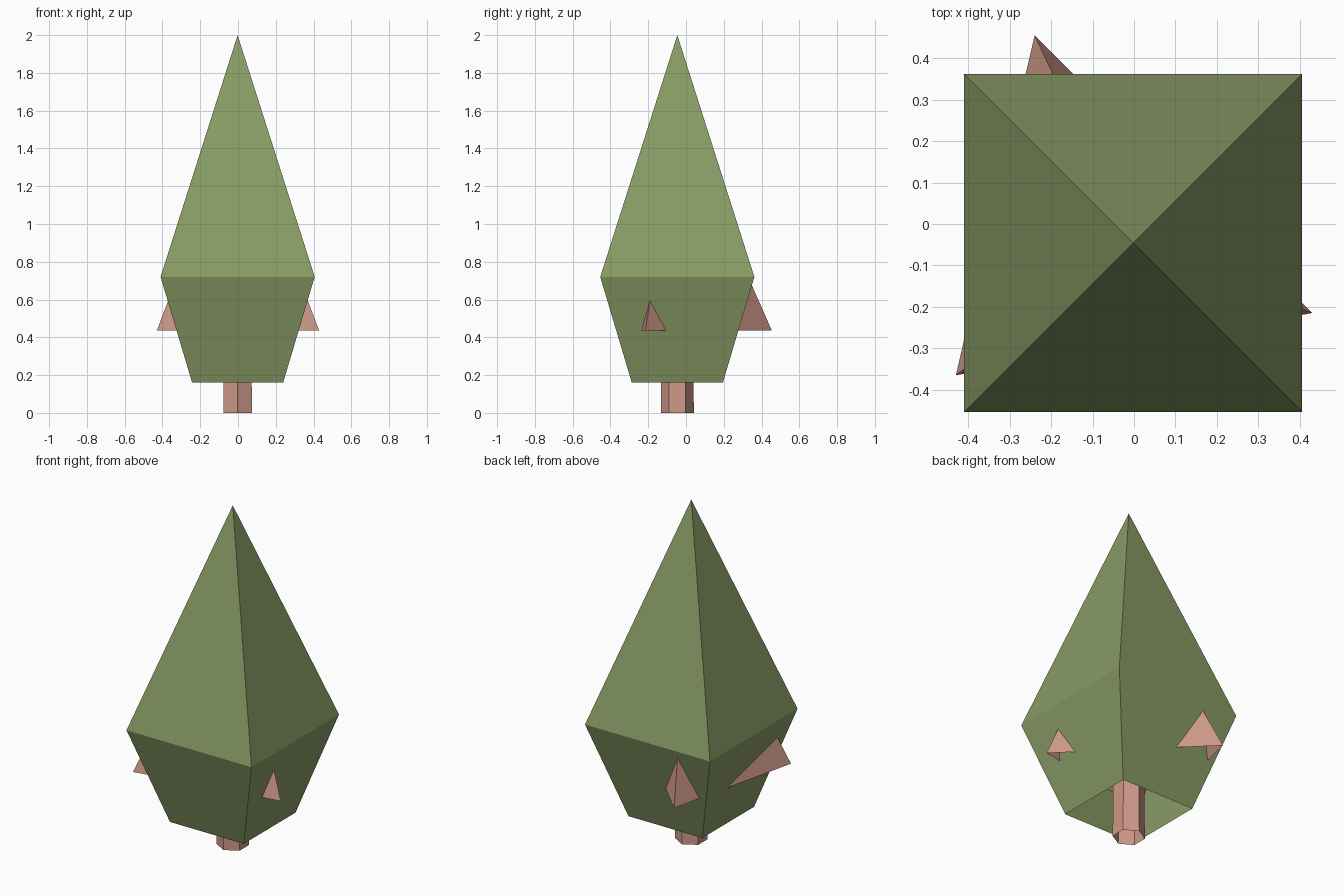
import bpy
from math import sin, cos, pi

if "Cube" in bpy.data.objects:
    bpy.data.objects.remove(bpy.data.objects["Cube"])

CX, CY = -0.002, -0.046  # tree axis


def material(name, rgb):
    m = bpy.data.materials.new(name)
    m.diffuse_color = (*rgb, 1)
    m.use_nodes = True
    m.node_tree.nodes["Principled BSDF"].inputs["Base Color"].default_value = m.diffuse_color
    return m


def ring(sides, radius, z, turn):
    return [(CX + radius * cos(turn + 2 * pi * i / sides),
             CY + radius * sin(turn + 2 * pi * i / sides), z) for i in range(sides)]


def open_shell(name, rings, mat, apex=None):
    """Flat-sided shell through the rings, open below, optionally closed to a point."""
    n = len(rings[0])
    verts = [p for r in rings for p in r]
    faces = [(k * n + i, k * n + (i + 1) % n, (k + 1) * n + (i + 1) % n, (k + 1) * n + i)
             for k in range(len(rings) - 1) for i in range(n)]
    if apex:
        top = (len(rings) - 1) * n
        faces += [(top + i, top + (i + 1) % n, len(verts)) for i in range(n)]
        verts.append(apex)
    mesh = bpy.data.meshes.new(name)
    mesh.from_pydata(verts, [], faces)
    mesh.materials.append(mat)
    obj = bpy.data.objects.new(name, mesh)
    bpy.context.collection.objects.link(obj)
    return obj


green = material("foliage_green", (0.25, 0.33, 0.13))
bark = material("bark_pink", (0.62, 0.32, 0.25))

# Four-sided canopy: flared skirt, then a tall point
half = 2 ** 0.5
open_shell("canopy",
           [ring(4, 0.241 * half, 0.16, pi / 4), ring(4, 0.408 * half, 0.72, pi / 4)],
           green, (CX, CY, 2.0))

# Hexagonal trunk reaching up inside the canopy
open_shell("trunk", [ring(6, 0.0875, 0, pi / 2), ring(6, 0.08, 0.9, pi / 2)], bark)

# Three-sided inner cone whose corners pierce the canopy as branch tips
open_shell("branches",
           [[(0.43, -0.215, 0.435), (-0.24, 0.455, 0.435), (-0.43, -0.365, 0.435)]],
           bark, (CX, CY, 1.57))
